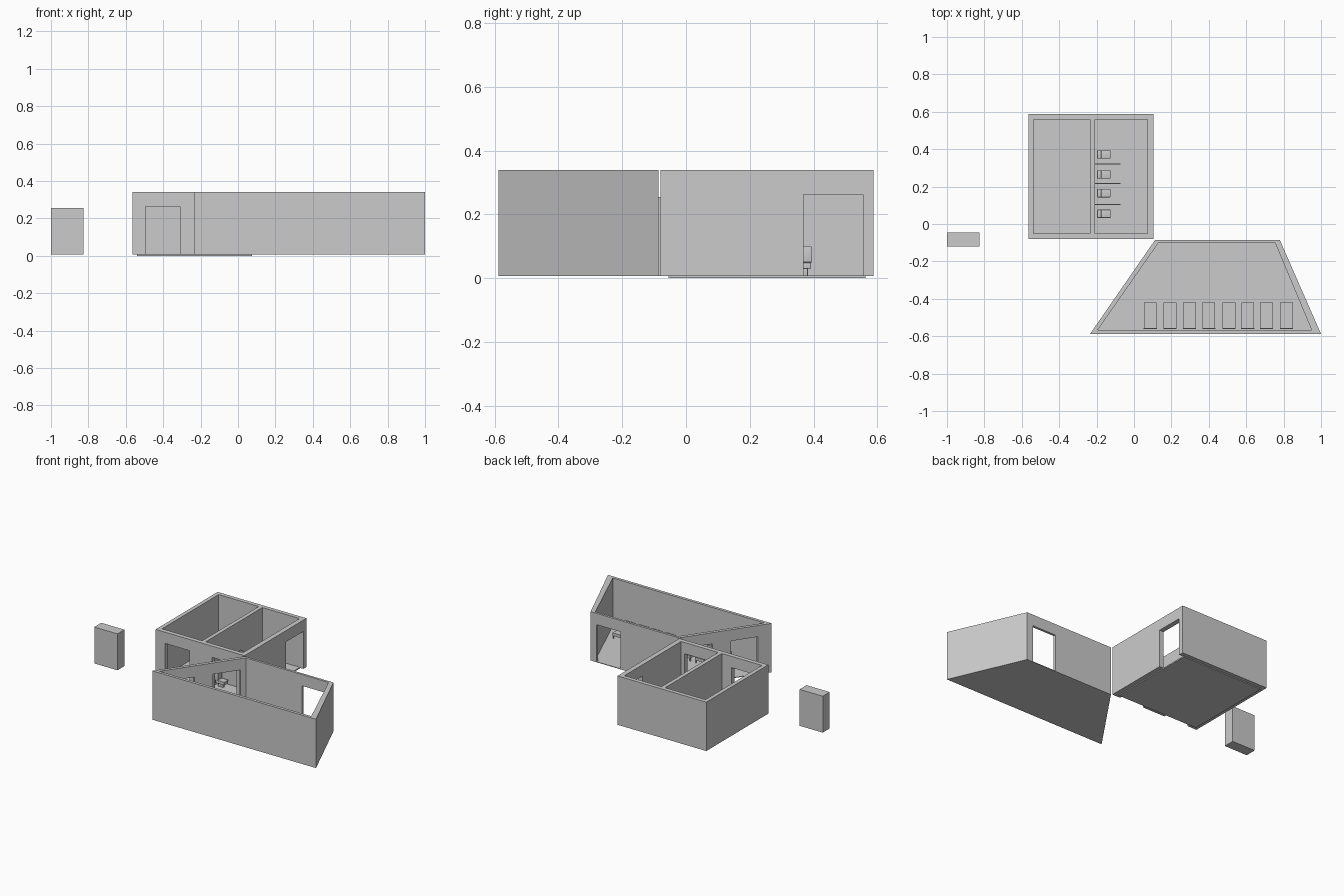
import bpy, bmesh
from mathutils import Vector

if "Cube" in bpy.data.objects:
    bpy.data.objects.remove(bpy.data.objects["Cube"])

Z0, Z1, DOOR_TOP = 0.007, 0.34, 0.263


def add_object(name, bm):
    bmesh.ops.recalc_face_normals(bm, faces=bm.faces)
    mesh = bpy.data.meshes.new(name)
    bm.to_mesh(mesh)
    bm.free()
    ob = bpy.data.objects.new(name, mesh)
    bpy.context.collection.objects.link(ob)
    return ob


def bm_box(bm, x0, x1, y0, y1, z0, z1):
    verts = bmesh.ops.create_cube(bm, size=1)["verts"]
    for v in verts:
        v.co = Vector(((x0 + x1) / 2 + v.co.x * (x1 - x0),
                       (y0 + y1) / 2 + v.co.y * (y1 - y0),
                       (z0 + z1) / 2 + v.co.z * (z1 - z0)))
    return verts


def box(name, *dims):
    bm = bmesh.new()
    bm_box(bm, *dims)
    return add_object(name, bm)


def room_shell(name, outer, inner, floor_z=None):
    """Roofless mitred walls, with an optional closed floor."""
    bm = bmesh.new()

    def loop(pts, z):
        return [bm.verts.new((x, y, z)) for x, y in pts]
    loops = [loop(outer, Z0), loop(outer, Z1), loop(inner, Z1),
             loop(inner, Z0 if floor_z is None else floor_z)]
    pairs = [(0, 1), (1, 2), (2, 3)]
    if floor_z is None:
        pairs.append((3, 0))
    else:
        bm.faces.new(loops[0])
        bm.faces.new(loops[3])
    n = len(outer)
    for a, b in pairs:
        for i in range(n):
            j = (i + 1) % n
            bm.faces.new((loops[a][i], loops[a][j], loops[b][j], loops[b][i]))
    return add_object(name, bm)


def cut_doors(wall, doors, bottom):
    """Each door is two points on the outer wall line."""
    bm = bmesh.new()
    for a, b in doors:
        a, b = Vector(a), Vector(b)
        d = (b - a).normalized()
        nrm = Vector((-d.y, d.x)) * 0.06
        corners = [a + nrm, b + nrm, b - nrm, a - nrm]
        low = [bm.verts.new((p.x, p.y, bottom)) for p in corners]
        top = [bm.verts.new((p.x, p.y, DOOR_TOP)) for p in corners]
        bm.faces.new(low)
        bm.faces.new(top)
        for i in range(4):
            j = (i + 1) % 4
            bm.faces.new((low[i], low[j], top[j], top[i]))
    cutter = add_object("door_cutter", bm)
    cutter.hide_render = True
    mod = wall.modifiers.new("doors", "BOOLEAN")
    mod.operation, mod.object, mod.solver = "DIFFERENCE", cutter, "EXACT"
    bpy.context.view_layer.objects.active = wall
    bpy.ops.object.modifier_apply(modifier=mod.name)
    bpy.data.objects.remove(cutter)


def rect(x0, x1, y0, y1):
    return [(x0, y0), (x1, y0), (x1, y1), (x0, y1)]


# washroom building: walls, partition, floor
wash = room_shell("washroom_walls", rect(-0.565, 0.105, -0.08, 0.588),
                  rect(-0.538, 0.072, -0.05, 0.56))
cut_doors(wash, [((-0.495, -0.08), (-0.31, -0.08)),
                 ((-0.14, -0.08), (0.045, -0.08)),
                 ((0.105, 0.368), (0.105, 0.555))], 0.0)
box("washroom_partition", -0.235, -0.208, -0.05, 0.56, Z0, Z1)
box("washroom_floor", -0.54, 0.075, -0.055, 0.563, 0.0, 0.008)

# trapezoid dormitory: walls and floor in one shell
FL, BL = Vector((-0.235, -0.588)), Vector((0.112, -0.086))
dorm = room_shell("dormitory_walls",
                  [FL[:], (1.0, -0.588), (0.78, -0.086), BL[:]],
                  [(-0.195, -0.568), (0.95, -0.568), (0.755, -0.102), (0.13, -0.102)], 0.011)
cut_doors(dorm, [((0.555, -0.086), (0.735, -0.086)),
                 (BL.lerp(FL, 0.06), BL.lerp(FL, 0.36)),
                 (BL.lerp(FL, 0.56), BL.lerp(FL, 0.85))], 0.011)

# detached utility cabinet
box("utility_cabinet", -1.0, -0.825, -0.12, -0.045, Z0, 0.255)

# toilets along the partition: pedestal, bowl, seat, tank
for i, y in enumerate((0.372, 0.265, 0.165, 0.055)):
    bm = bmesh.new()
    for x0, x1, w, z0, z1 in ((-0.185, -0.145, 0.010, 0.006, 0.035),
                              (-0.194, -0.127, 0.020, 0.030, 0.048),
                              (-0.185, -0.125, 0.022, 0.048, 0.054),
                              (-0.197, -0.175, 0.022, 0.048, 0.100)):
        bm_box(bm, x0, x1, y - w, y + w, z0, z1)
    ob = add_object(f"toilet_{i + 1}", bm)
    bev = ob.modifiers.new("soften", "BEVEL")
    bev.width, bev.segments = 0.0025, 3
    for p in ob.data.polygons:
        p.use_smooth = True

# stall dividers
for i, y in enumerate((0.32, 0.217, 0.105)):
    box(f"stall_divider_{i + 1}", -0.208, -0.072, y - 0.003, y + 0.003, 0.008, 0.14)

# row of beds: mattress, headboard, pillow, legs
for i, x in enumerate((0.087, 0.193, 0.297, 0.4, 0.508, 0.608, 0.708, 0.815)):
    bm = bmesh.new()
    bm_box(bm, x - 0.034, x + 0.034, -0.555, -0.42, 0.03, 0.05)
    bm_box(bm, x - 0.035, x + 0.035, -0.562, -0.555, 0.011, 0.08)
    bm_box(bm, x - 0.028, x + 0.028, -0.552, -0.528, 0.05, 0.058)
    for s in (-1, 1):
        for y in (-0.548, -0.426):
            cx = x + s * 0.03
            bm_box(bm, cx - 0.003, cx + 0.003, y - 0.003, y + 0.003, 0.011, 0.03)
    add_object(f"bed_{i + 1}", bm)
